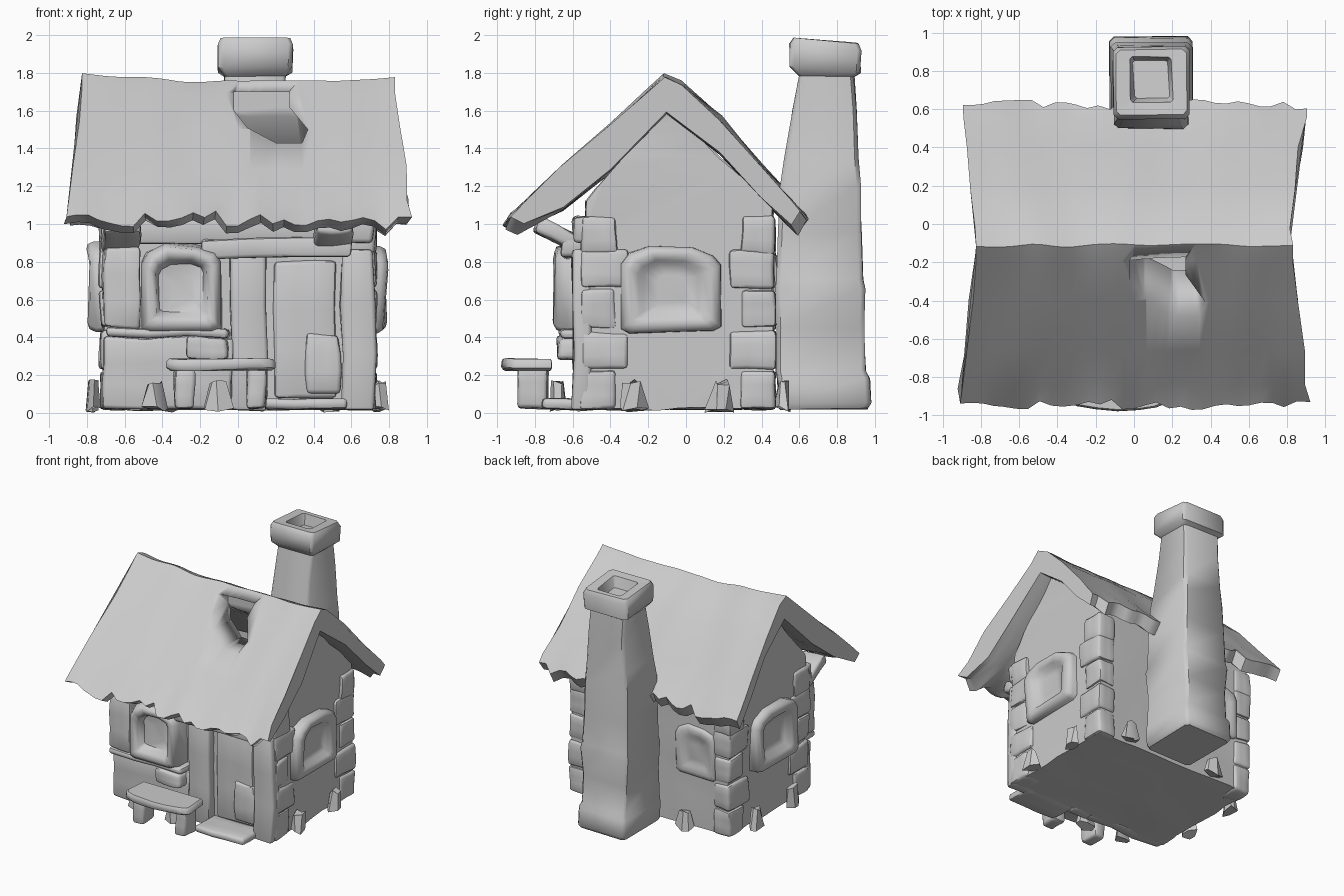
import bpy, bmesh, math, random
from mathutils import Vector, Matrix, noise

random.seed(4)
if "Cube" in bpy.data.objects:
    bpy.data.objects.remove(bpy.data.objects["Cube"], do_unlink=True)

clay = bpy.data.materials.new("pale_grey_clay")
clay.use_nodes = True
GREY = (0.6, 0.6, 0.6, 1)
clay.diffuse_color = GREY
clay.node_tree.nodes["Principled BSDF"].inputs["Base Color"].default_value = GREY


def finish(name, bm, rough=0.0, angle=45):
    """Roughen the surface, then turn the mesh into a smooth shaded object."""
    for v in bm.verts:
        v.co += noise.noise_vector(v.co * 5) * rough
    bmesh.ops.recalc_face_normals(bm, faces=bm.faces)
    mesh = bpy.data.meshes.new(name)
    bm.to_mesh(mesh)
    bm.free()
    mesh.materials.append(clay)
    ob = bpy.data.objects.new(name, mesh)
    bpy.context.collection.objects.link(ob)
    bpy.ops.object.select_all(action="DESELECT")
    ob.select_set(True)
    bpy.context.view_layer.objects.active = ob
    bpy.ops.object.shade_smooth_by_angle(angle=math.radians(angle))
    return ob


def loft(rings, caps=(True, True)):
    """Skin a list of closed rings."""
    bm = bmesh.new()
    loops = [[bm.verts.new(p) for p in ring] for ring in rings]
    n = len(loops[0])
    for a, b in zip(loops, loops[1:]):
        for i in range(n):
            j = (i + 1) % n
            bm.faces.new((a[i], a[j], b[j], b[i]))
    for loop, cap in zip((loops[0], loops[-1]), caps):
        if cap:
            bm.faces.new(loop)
    return bm


def block(name, lo, hi, rough=0.02, bevel=0.02, cuts=2, tilt=0.0):
    """A worn, softened block."""
    lo, hi = Vector(lo), Vector(hi)
    bm = bmesh.new()
    bmesh.ops.create_cube(bm, size=1)
    bmesh.ops.scale(bm, vec=hi - lo, verts=bm.verts)
    bmesh.ops.bevel(bm, geom=bm.edges[:], offset=bevel, segments=2,
                    affect="EDGES", profile=0.5)
    longest = max(hi - lo)
    long_edges = [e for e in bm.edges if e.calc_length() > longest * 0.3]
    bmesh.ops.subdivide_edges(bm, edges=long_edges, cuts=cuts, use_grid_fill=True)
    bmesh.ops.transform(bm, matrix=Matrix.Translation((lo + hi) / 2)
                        @ Matrix.Rotation(tilt, 4, "X"), verts=bm.verts)
    return finish(name, bm, rough)


def window(name, centre, turn, w, h, depth):
    """Arched bulging frame around a sunken pane, facing -y before the turn."""
    outline = [(-.5, -.45), (-.42, -.5), (.42, -.5), (.5, -.45), (.5, .3),
               (.42, .42), (.2, .5), (-.2, .5), (-.42, .42), (-.5, .3)]
    steps = [(1, .06), (1, -.5 * depth), (.94, -.9 * depth), (.82, -depth),
             (.66, -.85 * depth), (.56, -.35 * depth), (.3, -.3 * depth)]
    place = Matrix.Translation(centre) @ Matrix.Rotation(turn, 4, "Z")
    bm = loft([[place @ Vector((x * s * w, d, z * s * h)) for x, z in outline]
               for s, d in steps])
    finish(name, bm, 0.02, 60)


# Hollow walls with gable ends, open under the roof
bm = bmesh.new()
section = [(-.53, .02), (.46, .02), (.46, 1.08), (-.1, 1.63), (-.53, 1.12)]
ends = [[bm.verts.new((x, y, z)) for y, z in section] for x in (-.71, .71)]
for end in ends:
    bm.faces.new(end)
for i in (0, 1, 4):
    j = (i + 1) % 5
    bm.faces.new((ends[0][i], ends[0][j], ends[1][j], ends[1][i]))
bmesh.ops.subdivide_edges(bm, edges=bm.edges[:], cuts=7, use_grid_fill=True)
bmesh.ops.triangulate(bm, faces=[f for f in bm.faces if len(f.verts) > 4])
finish("house_walls", bm, 0.015)

# Thick sagging roof with ragged eaves
profile = [(-.95, 1.03), (-.84, 1.13), (-.66, 1.31), (-.4, 1.53), (-.2, 1.71),
           (-.11, 1.78), (-.02, 1.74), (.18, 1.56), (.4, 1.31), (.56, 1.14),
           (.63, 1.06), (.58, .98), (.4, 1.16), (.18, 1.4), (-.1, 1.6),
           (-.4, 1.3), (-.65, 1.1), (-.88, .99)]
EAVE = {0: -1, 17: -1, 10: 1, 11: 1}
rings = []
COLS = 30
for c in range(COLS + 1):
    s = 2 * c / COLS - 1
    ragged = random.uniform(-.045, .035)
    ring = []
    for i, (y, z) in enumerate(profile):
        spread = .81 + .1 * abs(y + .1) / .8
        if abs(s) == 1:
            spread += random.uniform(-.012, .015)
        x = s * spread
        if i in EAVE:
            y += EAVE[i] * ragged * .6
            z -= ragged + .04 * s * s - .02
        z -= .025 * (1 - s * s) + .012 * s
        ring.append((x, y, z))
    rings.append(ring)
roof = finish("roof", loft(rings), 0.018, 50)

# Broken opening in the front slope beside the ridge
hole = [(-.02, 1.7), (-.02, 1.6), (.05, 1.51), (.2, 1.43), (.34, 1.43),
        (.37, 1.5), (.27, 1.62), (.27, 1.7)]
cutter = finish("roof_hole_cutter",
                loft([[(x, y, z) for x, z in hole] for y in (-1.2, -.1)]))
cutter.hide_render = True
cut = roof.modifiers.new("hole", "BOOLEAN")
cut.operation, cut.object, cut.solver = "DIFFERENCE", cutter, "EXACT"
bpy.context.view_layer.objects.active = roof
bpy.ops.object.modifier_apply(modifier=cut.name)
bpy.data.objects.remove(cutter, do_unlink=True)

# Chimney: (height, half width, front y, back y), ending in a sunken flue
levels = [(.02, .2, .5, .96), (.05, .215, .49, .98), (.18, .215, .49, .97),
          (.22, .2, .48, .95), (.45, .195, .48, .945), (.66, .21, .475, .95),
          (.71, .2, .48, .94), (.95, .2, .49, .93), (1.2, .19, .5, .92),
          (1.35, .18, .52, .915), (1.6, .165, .565, .9), (1.78, .16, .6, .89),
          (1.83, .195, .55, .925), (1.95, .2, .545, .925), (1.985, .185, .57, .91),
          (1.985, .11, .64, .87), (1.9, .09, .66, .85)]
rings = []
for z, half, y0, y1 in levels:
    c = half * .12
    xs, ys = (.09 - half, .09 + half), (y0, y1)
    tilt = lambda y: z - (.09 * (y - .58) if z > 1.8 else 0)
    ring = [(xs[0] + c, ys[0]), (xs[1] - c, ys[0]), (xs[1], ys[0] + c),
            (xs[1], ys[1] - c), (xs[1] - c, ys[1]), (xs[0] + c, ys[1]),
            (xs[0], ys[1] - c), (xs[0], ys[0] + c)]
    rings.append([(x, y, tilt(y)) for x, y in ring])
finish("chimney", loft(rings), 0.012)

# Windows
window("left_side_window", (.71, -.08, .655), math.pi / 2, .54, .45, .075)
window("right_side_window", (-.71, -.08, .67), -math.pi / 2, .54, .47, .08)
window("front_window", (-.3, -.56, .66), 0, .42, .46, .14)
window("back_blind_window", (-.42, .46, .64), math.pi, .36, .4, .025)

# Front masonry, beams and door surround
block("front_lower_wall", (-.72, -.6, .02), (-.03, -.5, .4))
block("window_sill", (-.7, -.67, .4), (-.05, -.5, .45), .015)
block("window_shutter", (-.71, -.66, .45), (-.52, -.5, .88))
block("door_post", (-.04, -.6, .02), (.15, -.5, .86))
block("corner_post", (.55, -.6, .02), (.72, -.5, .86))
block("door_lintel", (-.2, -.66, .82), (.6, -.5, .93), .025)
block("upper_front_beam", (-.72, -.6, .9), (.72, -.5, 1.04), .02)
block("door_step", (.14, -.76, .02), (.58, -.5, .075), .012)
block("door_panel", (.19, -.555, .08), (.52, -.5, .8), .012)
block("door_lower_board", (.36, -.575, .1), (.54, -.5, .42), .02)
block("stone_ledge", (-.27, -.68, .28), (-.06, -.55, .4), .02)
for x in (-.62, .5):
    block("eave_strut", (x - .1, -.8, .9), (x + .1, -.54, .98), .025, tilt=-.45)

# Corner stones
for sx in (-1, 1):
    for sy, y in ((-1, -.45), (1, .37)):
        for k, z in enumerate((.02, .23, .45, .66, .84)):
            reach = .14 if k % 2 else .08
            a, b = sorted((y - sy * reach, y + sy * .105))
            x0, x1 = sorted((sx * .58, sx * .73))
            block("corner_stone", (x0, a, z), (x1, b, z + .2), .015)

# Bench
arc = [math.pi * i / 8 for i in range(9)]
outline = [(.29 * math.cos(a) - .09, -.9 - .08 * math.sin(a)) for a in arc]
outline += [(-.36, -.71), (.18, -.71)]
centre = Vector((-.09, -.84))
seat = []
for z, s in ((.225, .92), (.24, 1), (.27, 1), (.285, .95)):
    seat.append([((x - centre.x) * s + centre.x, (y - centre.y) * s + centre.y, z)
                 for x, y in outline])
finish("bench_seat", loft(seat), 0.012)
for x in (-.28, .1):
    block("bench_leg", (x - .05, -.89, .02), (x + .05, -.73, .24), .02)

# Small jagged stones around the foot of the walls
spots = [(.75, -.28), (.75, .19), (-.77, -.28), (-.77, .19), (-.44, -.67),
         (-.1, -.68), (.46, .51), (-.34, .51)]
for x, y in spots:
    bm = bmesh.new()
    bmesh.ops.create_cone(bm, cap_ends=True, segments=6, radius1=.075,
                          radius2=.045, depth=.14)
    for v in bm.verts:
        v.co += Vector([random.uniform(-.018, .018) for _ in range(3)])
    squash = Matrix.Diagonal((.6, 1, 1, 1) if abs(x) > .7 else (1, .6, 1, 1))
    bmesh.ops.transform(bm, matrix=Matrix.Translation((x, y, .09)) @ squash,
                        verts=bm.verts)
    finish("foot_stone", bm, 0, 30)
